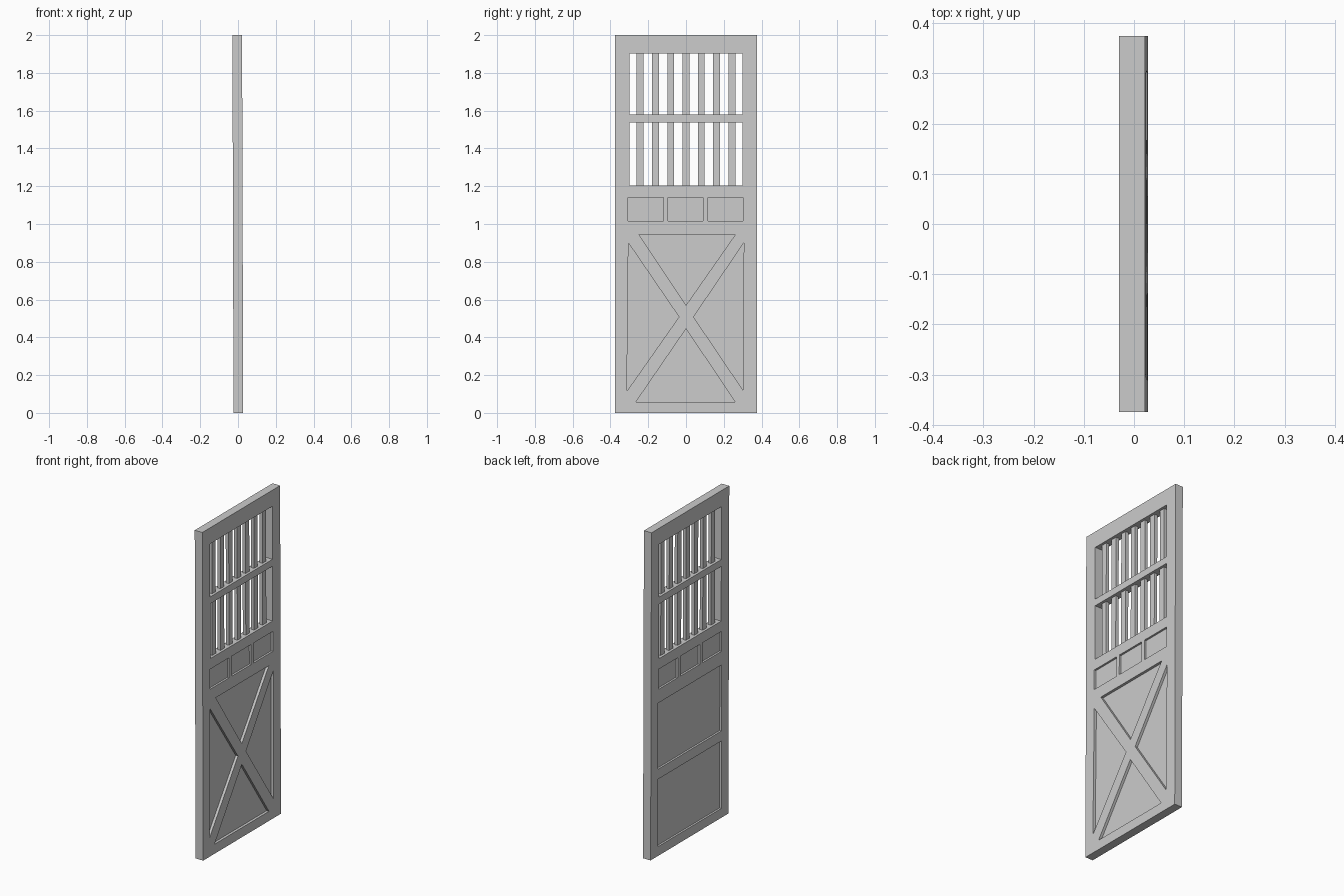
import bpy
import bmesh

cube = bpy.data.objects.get("Cube")
if cube:
    bpy.data.objects.remove(cube, do_unlink=True)

HALF = 0.0255          # half the door thickness
WIDTH = 0.375          # half the door width
BAR_PITCH = 0.081

grey = bpy.data.materials.new("plain_grey")
grey.use_nodes = True
grey.diffuse_color = (0.6, 0.6, 0.6, 1)
bsdf = next(n for n in grey.node_tree.nodes if n.type == 'BSDF_PRINCIPLED')
bsdf.inputs["Base Color"].default_value = (0.6, 0.6, 0.6, 1)


def prism(bm, outline, x0, x1):
    """Extrude a (y, z) outline along x."""
    back = [bm.verts.new((x0, y, z)) for y, z in outline]
    front = [bm.verts.new((x1, y, z)) for y, z in outline]
    bm.faces.new(back)
    bm.faces.new(front)
    n = len(outline)
    for i in range(n):
        j = (i + 1) % n
        bm.faces.new((back[i], back[j], front[j], front[i]))


def rect(y0, y1, z0, z1):
    return [(y0, z0), (y1, z0), (y1, z1), (y0, z1)]


def finish(bm, name):
    bmesh.ops.recalc_face_normals(bm, faces=bm.faces)
    mesh = bpy.data.meshes.new(name)
    bm.to_mesh(mesh)
    bm.free()
    mesh.materials.append(grey)
    obj = bpy.data.objects.new(name, mesh)
    bpy.context.collection.objects.link(obj)
    return obj


def lean(obj):
    """Tilt the part very slightly toward -x with height."""
    for v in obj.data.vertices:
        v.co.x += 0.002 - 0.003 * v.co.z


# Door slab
bm = bmesh.new()
prism(bm, rect(-WIDTH, WIDTH, 0, 2), -HALF, HALF)
door = finish(bm, "door_frame")

# Cutters: window openings, small panels, cross panels, back panels
bm = bmesh.new()
for z0, z1 in ((1.203, 1.537), (1.579, 1.902)):
    prism(bm, rect(-0.3, 0.3, z0, z1), -0.1, 0.1)

for y in (-0.213, -0.002, 0.209):
    for side in (-1, 1):
        prism(bm, rect(y - 0.093, y + 0.093, 1.017, 1.139),
              side * (HALF - 0.012), side * 0.1)

cross_panels = [
    [(-0.25, 0.945), (0.262, 0.945), (0, 0.57)],
    [(-0.265, 0.058), (0.26, 0.058), (0, 0.445)],
    [(-0.305, 0.9), (-0.313, 0.115), (-0.037, 0.508)],
    [(0.306, 0.9), (0.302, 0.12), (0.04, 0.508)],
]
for outline in cross_panels:
    prism(bm, outline, HALF - 0.016, 0.1)

for z0, z1 in ((0.057, 0.469), (0.53, 0.934)):
    prism(bm, rect(-0.306, 0.306, z0, z1), -0.1, -HALF + 0.012)

cutter = finish(bm, "panel_cutter")
cutter.hide_render = True

cut = door.modifiers.new("panels", 'BOOLEAN')
cut.operation = 'DIFFERENCE'
cut.solver = 'EXACT'
cut.object = cutter
bpy.context.view_layer.objects.active = door
bpy.ops.object.modifier_apply(modifier=cut.name)
bpy.data.objects.remove(cutter, do_unlink=True)
lean(door)

# Window bars, running behind the middle rail
bm = bmesh.new()
for i in range(-3, 4):
    y = i * BAR_PITCH
    prism(bm, rect(y - 0.018, y + 0.018, 1.19, 1.915), -0.01, 0.01)
bars = finish(bm, "window_bars")
lean(bars)
